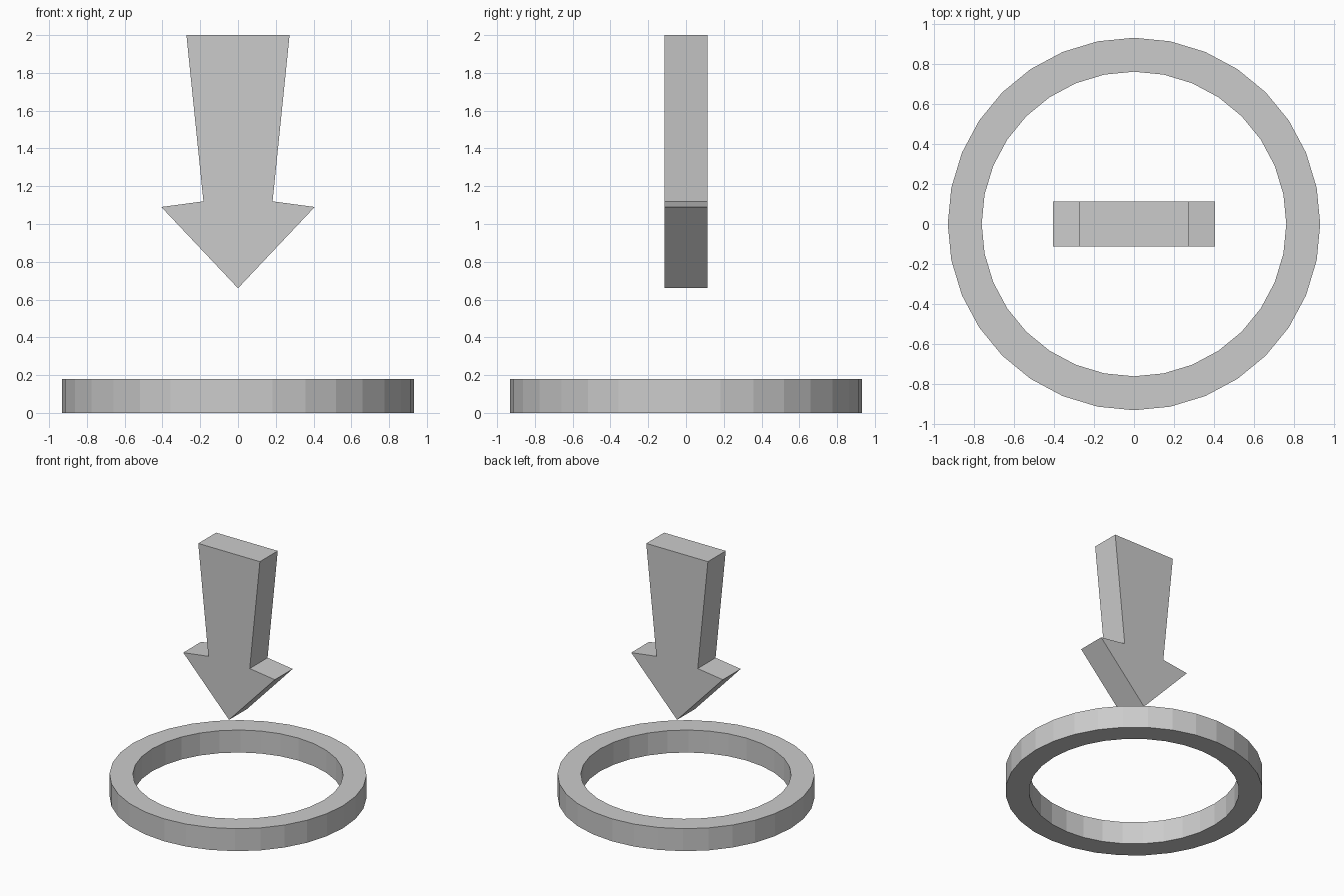
import bpy, bmesh
from math import cos, sin, tau

if "Cube" in bpy.data.objects:
    bpy.data.objects.remove(bpy.data.objects["Cube"])


def finish(name, bm):
    bmesh.ops.recalc_face_normals(bm, faces=bm.faces)
    mesh = bpy.data.meshes.new(name)
    bm.to_mesh(mesh)
    bm.free()
    obj = bpy.data.objects.new(name, mesh)
    bpy.context.collection.objects.link(obj)
    return obj


# Base ring: rectangular section swept round 32 sides
def ring(name, r_in, r_out, height, sides):
    bm = bmesh.new()
    section = [(r_in, 0), (r_out, 0), (r_out, height), (r_in, height)]
    loops = [[bm.verts.new((r * cos(tau * i / sides), r * sin(tau * i / sides), z))
              for r, z in section] for i in range(sides)]
    for i in range(sides):
        a, b = loops[i], loops[(i + 1) % sides]
        for j in range(4):
            k = (j + 1) % 4
            bm.faces.new((a[j], b[j], b[k], a[k]))
    return finish(name, bm)


# Downward arrow: mirrored half profile extruded through its thickness
def arrow(name, half, thickness):
    bm = bmesh.new()
    outline = half + [(-x, z) for x, z in reversed(half) if x > 0]
    face = bm.faces.new([bm.verts.new((x, -thickness / 2, z)) for x, z in outline])
    ext = bmesh.ops.extrude_face_region(bm, geom=[face], use_keep_orig=True)
    moved = [g for g in ext["geom"] if isinstance(g, bmesh.types.BMVert)]
    bmesh.ops.translate(bm, verts=moved, vec=(0, thickness, 0))
    return finish(name, bm)


ring("base_ring", 0.763, 0.933, 0.18, 32)
arrow("down_arrow", [(0.273, 2.0), (0.183, 1.12), (0.406, 1.09), (0, 0.66)], 0.226)
